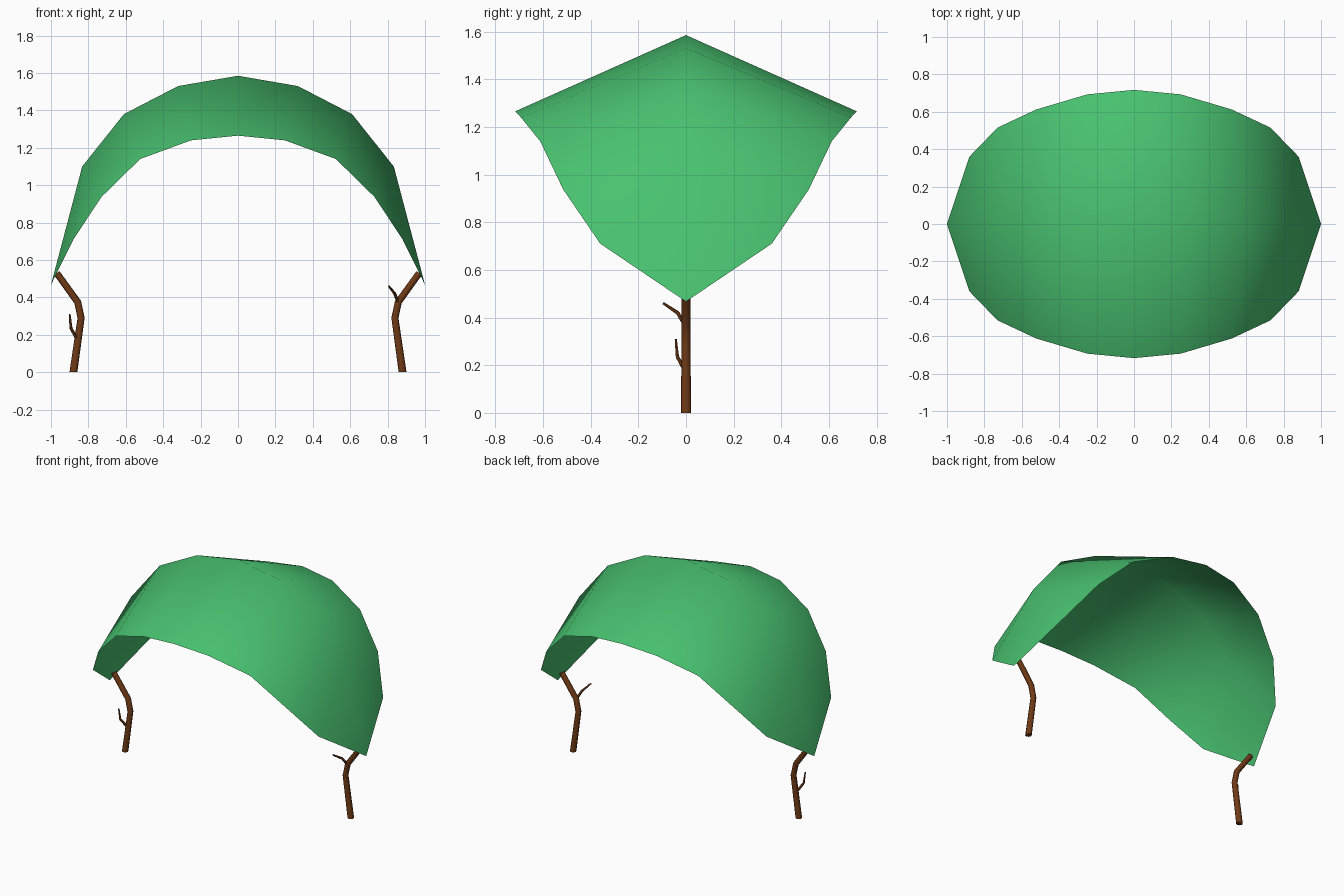
import bpy, bmesh, math
from mathutils import Vector

if "Cube" in bpy.data.objects:
    bpy.data.objects.remove(bpy.data.objects["Cube"])


def material(name, rgb):
    m = bpy.data.materials.new(name)
    m.diffuse_color = (*rgb, 1)
    m.use_nodes = True
    m.node_tree.nodes["Principled BSDF"].inputs["Base Color"].default_value = m.diffuse_color
    return m


GREEN = material("leaf green", (0.066, 0.54, 0.162))
BROWN = material("bark brown", (0.16, 0.042, 0.008))


def finish(bm, name, mat, angle=None):
    me = bpy.data.meshes.new(name)
    bm.to_mesh(me)
    bm.free()
    ob = bpy.data.objects.new(name, me)
    bpy.context.collection.objects.link(ob)
    me.materials.append(mat)
    if angle is None:
        me.polygons.foreach_set("use_smooth", [True] * len(me.polygons))
    else:
        bpy.ops.object.select_all(action='DESELECT')
        ob.select_set(True)
        bpy.context.view_layer.objects.active = ob
        bpy.ops.object.shade_smooth_by_angle(angle=math.radians(angle))
    return ob


def add_tube(bm, points, radii, sides):
    """Sweep a tapered round section along a bent path, with capped ends."""
    pts = [Vector(p) for p in points]
    rings = []
    for i, p in enumerate(pts):
        t = Vector()
        if i > 0:
            t += (p - pts[i - 1]).normalized()
        if i < len(pts) - 1:
            t += (pts[i + 1] - p).normalized()
        t.normalize()
        if i == 0 and p.z == 0:
            t = Vector((0, 0, 1))          # flat foot on the ground
        u = Vector((0, 1, 0)).cross(t).normalized()
        v = t.cross(u)
        rings.append([bm.verts.new(p + radii[i] * (u * math.cos(a) + v * math.sin(a)))
                      for a in (2 * math.pi * k / sides for k in range(sides))])
    for a, b in zip(rings, rings[1:]):
        for k in range(sides):
            j = (k + 1) % sides
            bm.faces.new((a[k], a[j], b[j], b[k]))
    bm.faces.new(rings[0][::-1])
    bm.faces.new(rings[-1])


# Leaf canopy: ridge line (x, z) and drooping rim (x, y, z), one quarter mirrored
ridge = [(0, 1.585), (0.32, 1.53), (0.61, 1.38), (0.833, 1.10)]
rim = [(0, 0.717, 1.265), (0.25, 0.693, 1.24), (0.523, 0.612, 1.14),
       (0.73, 0.515, 0.937), (0.88, 0.36, 0.71)]
bm = bmesh.new()
for sx in (-1, 1):
    for sy in (-1, 1):
        top = [bm.verts.new((sx * x, 0, z)) for x, z in ridge]
        low = [bm.verts.new((sx * x, sy * y, z)) for x, y, z in rim]
        tip = bm.verts.new((sx, 0, 0.467))
        faces = [(top[i], low[i], low[i + 1], top[i + 1]) for i in range(3)]
        faces += [(top[3], low[3], low[4]), (top[3], low[4], tip)]
        for f in faces:
            bm.faces.new(f if sx * sy < 0 else f[::-1])
bmesh.ops.remove_doubles(bm, verts=bm.verts, dist=0.0005)
bm.normal_update()
if sum(f.normal.z for f in bm.faces) < 0:
    bmesh.ops.reverse_faces(bm, faces=bm.faces)
finish(bm, "leaf_canopy", GREEN)

# Bent stick posts with one small twig each
twigs = {
    "right": (1, [(0.858, -0.005, 0.37), (0.838, -0.035, 0.42), (0.807, -0.095, 0.46)]),
    "left": (-1, [(-0.862, -0.005, 0.18), (-0.893, -0.036, 0.235), (-0.9, -0.043, 0.31)]),
}
for side, (s, twig) in twigs.items():
    bm = bmesh.new()
    add_tube(bm, [(s * 0.88, 0, 0), (s * 0.839, 0, 0.29), (s * 0.857, 0, 0.375),
                  (s * 0.969, 0, 0.53)], [0.021, 0.019, 0.019, 0.018], 8)
    add_tube(bm, twig, [0.009, 0.008, 0.005], 6)
    finish(bm, side + "_stick_post", BROWN, 50)
